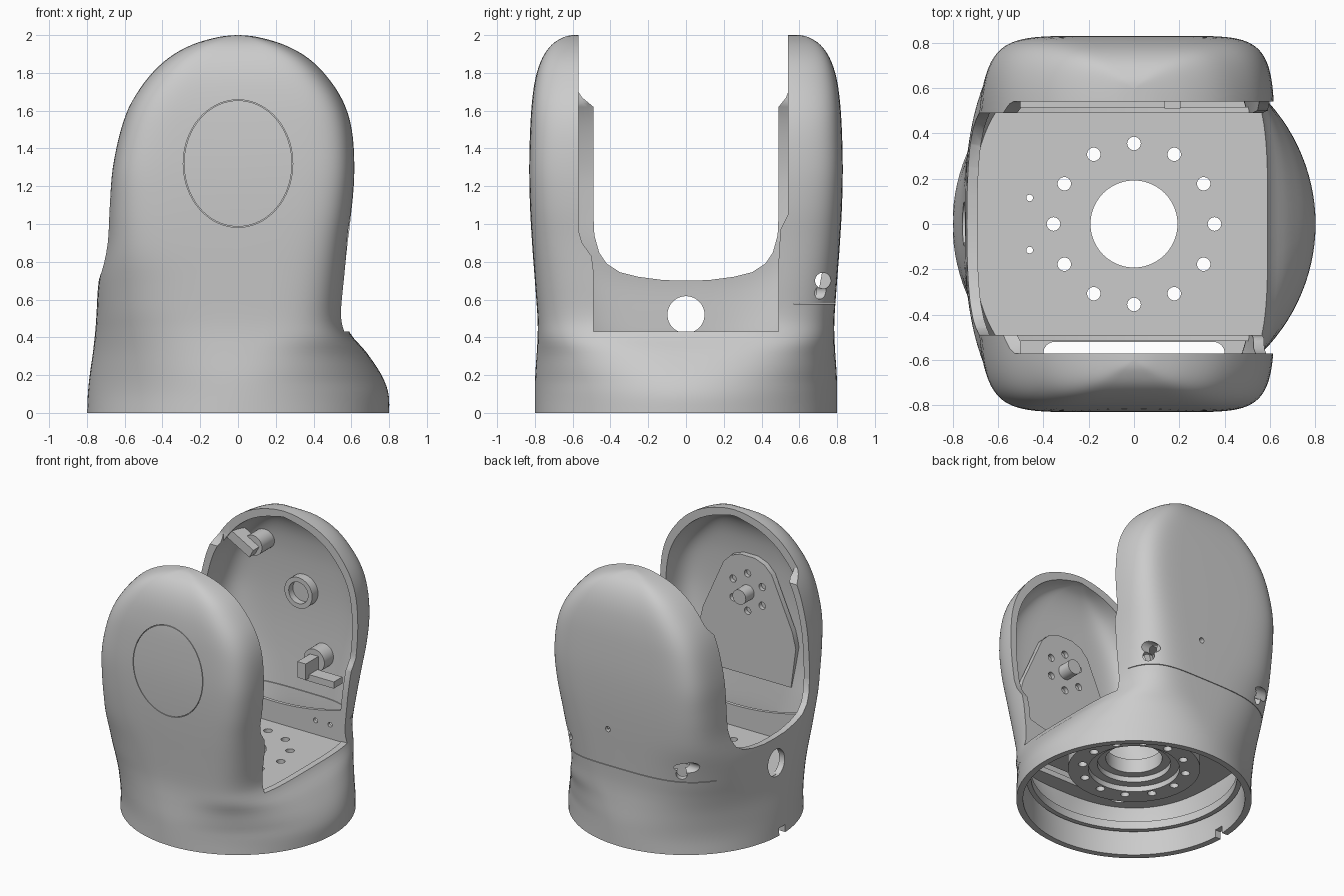
import bpy, bmesh, math
from mathutils import Matrix, Vector

if "Cube" in bpy.data.objects:
    bpy.data.objects.remove(bpy.data.objects["Cube"])

SEG = 112
WALL = 0.045
# z, left reach, right reach, half depth, left squareness, right squareness
ROWS = [
    (0, .80, .80, .80, 2, 2), (.1, .795, .797, .80, 2, 2),
    (.2, .785, .76, .798, 2.1, 2.15), (.32, .768, .68, .79, 2.35, 2.7),
    (.42, .757, .595, .785, 2.65, 3.8), (.52, .75, .562, .787, 3, 4.4),
    (.7, .737, .57, .80, 3.7, 5), (.9, .698, .586, .815, 5.2, 5.8),
    (1.1, .683, .61, .826, 6.2, 6.6), (1.3, .665, .62, .83, 7, 7.2),
    (1.5, .622, .607, .825, 7, 7), (1.65, .565, .562, .815, 6.6, 6.6),
    (1.78, .48, .48, .795, 6, 6), (1.88, .375, .378, .76, 6, 6),
    (1.95, .25, .25, .71, 6, 6), (1.99, .11, .11, .645, 6, 6),
    (2.0, .008, .008, .60, 6, 6)]


def spline(rows, steps=4):
    out = []
    for i in range(len(rows) - 1):
        p = [rows[max(i - 1, 0)], rows[i], rows[i + 1], rows[min(i + 2, len(rows) - 1)]]
        for k in range(steps):
            t = k / steps
            out.append([.5 * (2 * b + (c - a) * t + (2 * a - 5 * b + 4 * c - d) * t * t
                              + (3 * b - a - 3 * c + d) * t ** 3) for a, b, c, d in zip(*p)])
    return out + [list(rows[-1])]


def section(row):
    z, xl, xr, yh, nl, nr = row
    pts = []
    for k in range(SEG):
        c, s = math.cos(2 * math.pi * k / SEG), math.sin(2 * math.pi * k / SEG)
        n, a = (nr, xr) if c > 0 else (nl, -xl)
        pts.append((a * abs(c) ** (2 / n), math.copysign(abs(s) ** (2 / n) * yh, s), z))
    return pts


def loft(bm, rings):
    vs = [[bm.verts.new(p) for p in r] for r in rings]
    n = len(vs[0])
    for a, b in zip(vs, vs[1:]):
        for k in range(n):
            bm.faces.new((a[k], a[(k + 1) % n], b[(k + 1) % n], b[k]))
    bm.faces.new(vs[0][::-1])
    bm.faces.new(vs[-1])


def cyl(bm, p, q, r, seg=32):
    p, q = Vector(p), Vector(q)
    rot = (q - p).to_track_quat('Z', 'Y').to_matrix().to_4x4()
    bmesh.ops.create_cone(bm, cap_ends=True, segments=seg, radius1=r, radius2=r,
                          depth=(q - p).length, matrix=Matrix.Translation((p + q) / 2) @ rot)


def box(bm, c, size, tilt=0):
    m = Matrix.Translation(c) @ Matrix.Rotation(tilt, 4, 'Y') @ Matrix.Diagonal((*size, 1))
    bmesh.ops.create_cube(bm, size=1, matrix=m)


def prism(bm, pts, axis, lo, hi):
    put = (lambda u, v, w: (w, u, v)) if axis == 'X' else (lambda u, v, w: (u, w, v))
    loft(bm, [[put(u, v, w) for u, v in pts] for w in (lo, hi)])


def make(name, build):
    bm = bmesh.new()
    build(bm)
    bmesh.ops.recalc_face_normals(bm, faces=bm.faces)
    me = bpy.data.meshes.new(name)
    bm.to_mesh(me)
    bm.free()
    ob = bpy.data.objects.new(name, me)
    bpy.context.collection.objects.link(ob)
    return ob


def cut(ob, build):
    cutter = make("cutter", build)
    cutter.hide_render = True
    mod = ob.modifiers.new("cut", 'BOOLEAN')
    mod.operation, mod.solver, mod.object = 'DIFFERENCE', 'EXACT', cutter
    before = ob.data.copy()
    bpy.context.view_layer.objects.active = ob
    bpy.ops.object.modifier_apply(modifier=mod.name)
    if len(ob.data.polygons) < .3 * len(before.polygons):  # keep the part if a cut fails
        print("cut failed on", ob.name)
        ob.data = before
    bpy.data.objects.remove(cutter)


# Housing: round base flowing up into two hollow paddles
housing = make("housing_shell", lambda bm: loft(bm, [section(r) for r in spline(ROWS)]))
inner = [(z - WALL * (z / 2) ** 2 if z else -.05, max(l - WALL, .004), max(r - WALL, .004),
          y - WALL, a, b) for z, l, r, y, a, b in ROWS]
cut(housing, lambda bm: loft(bm, [section(r) for r in spline(inner)]))

# Channel between the paddles: square on the right, saddle on the left
cut(housing, lambda bm: prism(bm, [
    (-.49, .43), (.49, .43), (.49, .8), (.50, .97), (.54, 1.05), (.54, 2.1),
    (-.57, 2.1), (-.57, .97), (-.55, .9), (-.50, .83), (-.49, .75)], 'X', -.5, 1))
half = [(.12, .703), (.25, .72), (.35, .745), (.42, .79), (.46, .85), (.485, .94),
        (.49, 1.05), (.49, 1.62)]
saddle = ([(-.57, 2.1), (-.57, 1.7), (-.55, 1.67)] + [(-y, z) for y, z in half[::-1]] + [(0, .70)]
          + half + [(.53, 1.67), (.541, 1.7), (.541, 2.1)])
cut(housing, lambda bm: prism(bm, saddle, 'X', -1, -.45))

# Cable hole, screw pockets, rim notch and lid seam
cut(housing, lambda bm: cyl(bm, (-1, 0, .52), (-.6, 0, .52), .098, 48))
cut(housing, lambda bm: cyl(bm, (.08, .7, .86), (.08, .9, .86), .02, 16))
for s in (-1, 1):
    cut(housing, lambda bm: cyl(bm, (s * .40, .725, .70), (s * .8, .725, .70), .042))
    cut(housing, lambda bm: cyl(bm, (s * .44, .66, .64), (s * .56, .9, .64), .038))
cut(housing, lambda bm: box(bm, (-.8, 0, .01), (.2, .07, .09)))
cut(housing, lambda bm: box(bm, (0, .74, .578), (2, .34, .004)))


# Oval cover seam on the front
def oval(bm):
    rings = []
    for y, o in ((-.9, 0), (-.80, 0), (-.80, .004), (-.9, .004)):
        rings.append([bm.verts.new(((.286 + o) * math.cos(t * math.pi / 36), y,
                                    1.32 + (.334 + o) * math.sin(t * math.pi / 36)))
                      for t in range(72)])
    for i in range(4):
        a, b = rings[i], rings[(i + 1) % 4]
        for k in range(72):
            bm.faces.new((a[k], a[(k + 1) % 72], b[(k + 1) % 72], b[k]))


cut(housing, oval)

# Floor plate with bolt circle and side slot
flat = (.755, .592, .785, 2.6, 4.0)
inset = [v - .02 for v in flat[:3]] + list(flat[3:])
floor = make("floor_plate", lambda bm: loft(bm, [section((z, *inset)) for z in (.385, .425)]))


def bolt_circle(bm):
    for k in range(12):
        a = k * math.pi / 6
        x, y = .355 * math.cos(a), .355 * math.sin(a)
        cyl(bm, (x, y, .1), (x, y, .6), .03, 16)
    cyl(bm, (0, 0, .1), (0, 0, .6), .192, 48)


def floor_holes(bm):
    bolt_circle(bm)
    for s in (-1, 1):
        cyl(bm, (-.46, s * .115, .3), (-.46, s * .115, .5), .015, 12)
        cyl(bm, (s * .35, -.57, .3), (s * .35, -.57, .5), .05)


cut(floor, floor_holes)
cut(floor, lambda bm: box(bm, (0, -.57, .4), (.7, .0999, .3)))

# Stepped mounting flange under the floor
flange = make("mount_flange", lambda bm: cyl(bm, (0, 0, .24), (0, 0, .39), .45, 64))
cut(flange, bolt_circle)
cut(flange, lambda bm: cyl(bm, (0, 0, .1), (0, 0, .28), .31, 64))
cut(flange, lambda bm: cyl(bm, (0, 0, .1), (0, 0, .32), .25, 64))

# Low side walls along the channel, with dipped tops
for name, y in (("side_wall_front", -.515), ("side_wall_back", .49)):
    top = [(.54 - 1.18 * k / 16, .58 + .09 * (k / 8 - 1) ** 2) for k in range(17)]
    wall = make(name, lambda bm: prism(bm, [(-.64, .41), (.54, .41)] + top, 'Y', y, y + .025))
    cut(wall, lambda bm: [cyl(bm, (x, y - .1, .53), (x, y + .1, .53), .018, 12) for x in (.3, .42)])

# Motor pad inside the front paddle with screw holes and a pin
pad = make("motor_pad", lambda bm: prism(bm, [
    (-.36, .70), (.36, .70), (.40, 1.0), (.37, 1.12), (.2, 1.5), (.14, 1.56), (.06, 1.59),
    (-.06, 1.59), (-.14, 1.56), (-.2, 1.5), (-.37, 1.12), (-.40, 1.0)], 'Y', -.772, -.73))
ring6 = [(.14 * math.cos(k * math.pi / 3 + .52), 1.32 + .14 * math.sin(k * math.pi / 3 + .52))
         for k in range(6)]
cut(pad, lambda bm: [cyl(bm, (x, -.76, z), (x, -.6, z), .027, 16) for x, z in ring6])
pin = make("motor_pin", lambda bm: cyl(bm, (0, -.74, 1.32), (0, -.63, 1.32), .055))

# Bearing ring inside the back paddle
bearing = make("bearing_ring", lambda bm: cyl(bm, (0, .715, 1.32), (0, .80, 1.32), .115, 48))
cut(bearing, lambda bm: cyl(bm, (0, .6, 1.32), (0, .765, 1.32), .08, 48))


# Clip brackets inside the back paddle
def upper_clip(bm):
    cyl(bm, (-.31, .62, 1.63), (-.31, .79, 1.63), .075)
    box(bm, (-.38, .61, 1.66), (.24, .12, .07), .5)


def lower_clip(bm):
    cyl(bm, (.17, .66, .88), (.17, .79, .88), .085)
    box(bm, (.17, .61, .86), (.07, .20, .12))
    box(bm, (.29, .60, .80), (.24, .10, .05))


clips = [make("upper_clip", upper_clip), make("lower_clip", lower_clip)]

# Inner ledge around the underside of the base
ledge = make("base_ledge", lambda bm: cyl(bm, (0, 0, .17), (0, 0, .23), .735, 96))
cut(ledge, lambda bm: cyl(bm, (0, 0, 0), (0, 0, .5), .70, 96))

bpy.ops.object.select_all(action='DESELECT')
for ob in bpy.context.scene.objects:
    ob.select_set(True)
bpy.ops.object.shade_smooth_by_angle(angle=math.radians(32))
